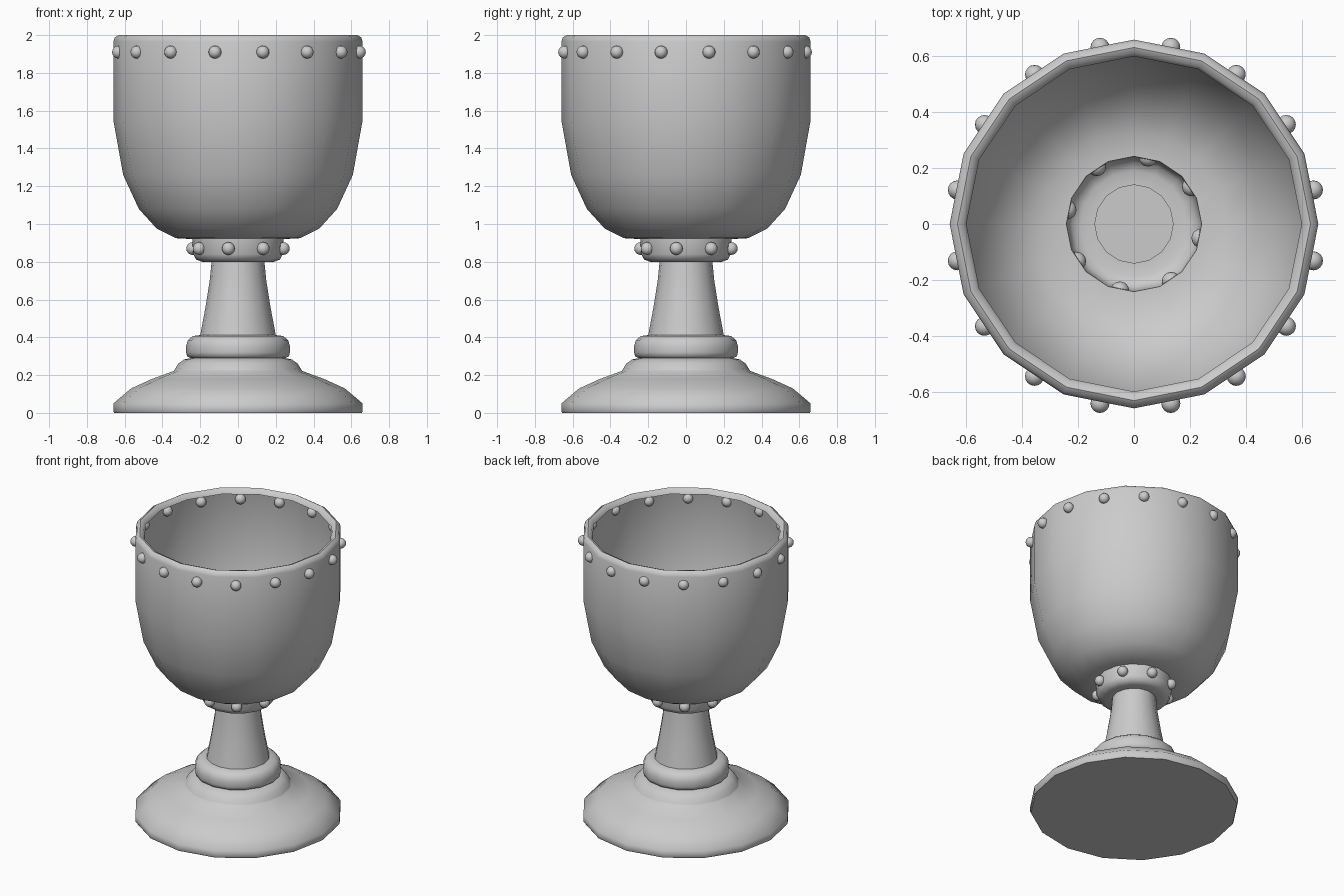
import bpy, bmesh
from math import cos, sin, pi, radians

if "Cube" in bpy.data.objects:
    bpy.data.objects.remove(bpy.data.objects["Cube"])

SIDES = 16


def finish(name, bm, angle):
    mesh = bpy.data.meshes.new(name)
    bm.to_mesh(mesh)
    bm.free()
    obj = bpy.data.objects.new(name, mesh)
    bpy.context.collection.objects.link(obj)
    bpy.ops.object.select_all(action='DESELECT')
    obj.select_set(True)
    bpy.context.view_layer.objects.active = obj
    bpy.ops.object.shade_smooth_by_angle(angle=radians(angle))
    return obj


def lathe(name, profile, cap_bottom=False, angle=50):
    """Turn an (r, z) profile, listed bottom to top, into a thin 16-sided shell."""
    bm = bmesh.new()
    rings = [[bm.verts.new((r * cos(2 * pi * k / SIDES), r * sin(2 * pi * k / SIDES), z))
              for k in range(SIDES)] for r, z in profile]
    for lo, hi in zip(rings, rings[1:]):
        for k in range(SIDES):
            n = (k + 1) % SIDES
            bm.faces.new((lo[k], lo[n], hi[n], hi[k]))
    if cap_bottom:
        bm.faces.new(rings[0][::-1])
    return finish(name, bm, angle)


def bead_ring(name, count, radius, z, start, size=0.034, shift=(0, 0)):
    """A circle of small round studs."""
    bm = bmesh.new()
    for k in range(count):
        a = radians(start) + 2 * pi * k / count
        new = bmesh.ops.create_uvsphere(bm, u_segments=16, v_segments=8, radius=size)
        bmesh.ops.translate(bm, verts=new["verts"],
                            vec=(radius * cos(a) + shift[0], radius * sin(a) + shift[1], z))
    return finish(name, bm, 60)


# Stepped foot with closed underside
lathe("foot", [(0.655, 0), (0.66, 0.01), (0.66, 0.05), (0.565, 0.13), (0.455, 0.18),
               (0.34, 0.222), (0.335, 0.23), (0.315, 0.262), (0.285, 0.283), (0.25, 0.29),
               (0.27, 0.30), (0.275, 0.32), (0.275, 0.355), (0.265, 0.385),
               (0.24, 0.407), (0.20, 0.412)], cap_bottom=True)

# Hollow tapering stem
lathe("stem", [(0.20, 0.412), (0.172, 0.56), (0.15, 0.70), (0.14, 0.80)])

# Collar under the bowl
lathe("collar", [(0.14, 0.80), (0.19, 0.80), (0.222, 0.812), (0.237, 0.84), (0.242, 0.92)])

# Bowl, a thin shell with a rolled rim
lathe("bowl", [(0.242, 0.92), (0.33, 0.925), (0.43, 0.975), (0.525, 1.08), (0.608, 1.26),
               (0.66, 1.55), (0.66, 1.965), (0.652, 1.988), (0.632, 2.0),
               (0.612, 1.992), (0.60, 1.968)])

# Studs around rim and collar
bead_ring("rim_studs", 16, 0.65, 1.91, 11.25, shift=(0.005, -0.005))
bead_ring("collar_studs", 8, 0.245, 0.87, 78)
